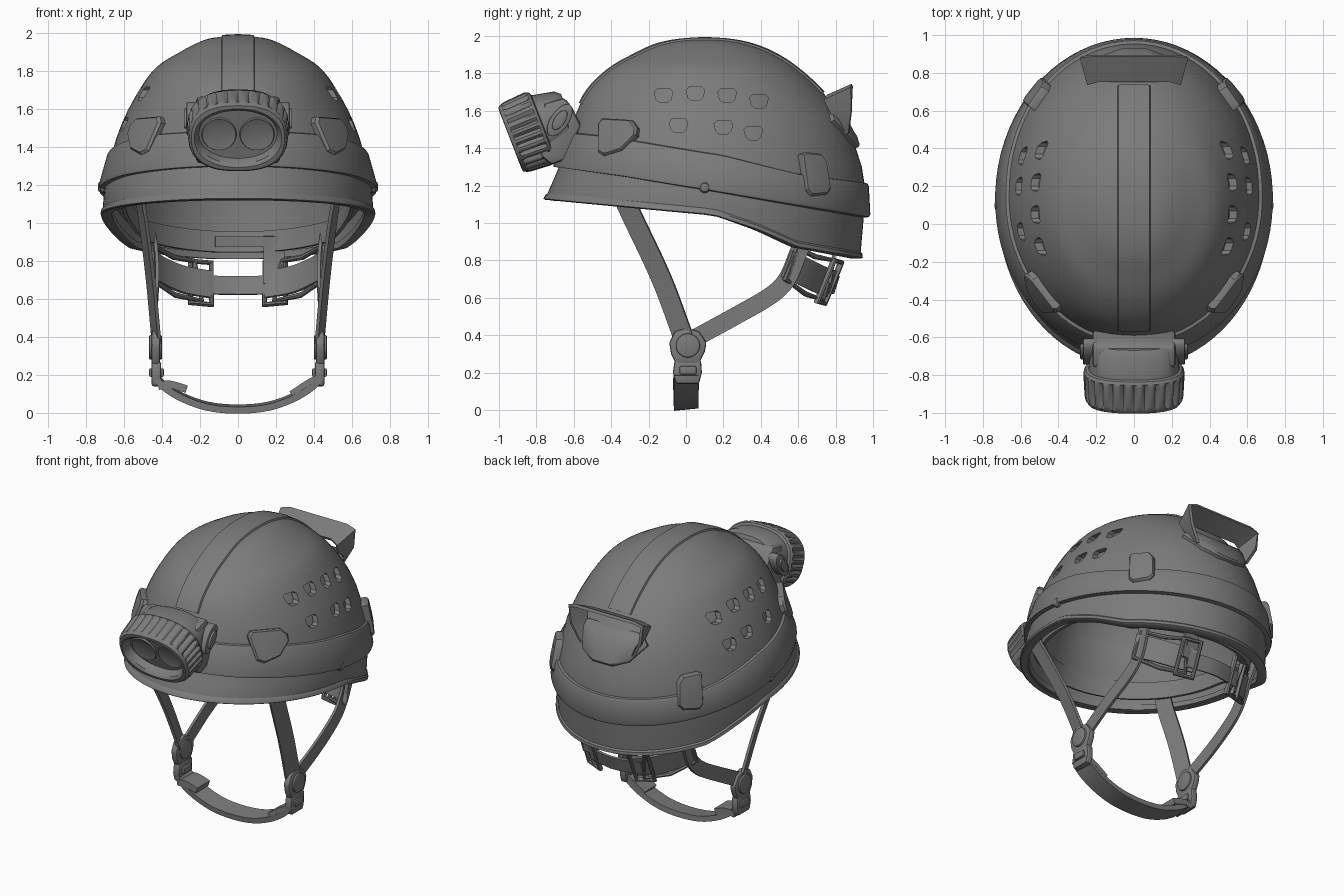
import bpy, bmesh, math
from mathutils import Vector as V
from mathutils.bvhtree import BVHTree

if "Cube" in bpy.data.objects:
    bpy.data.objects.remove(bpy.data.objects["Cube"])

GREY = bpy.data.materials.new("matte_grey")
GREY.diffuse_color = (0.2, 0.2, 0.2, 1)
GREY.use_nodes = True
GREY.node_tree.nodes["Principled BSDF"].inputs["Base Color"].default_value = GREY.diffuse_color
TAU = math.tau


def lin(tab, x):
    """Linear lookup in a table of (x, value...) rows with rising x."""
    if x <= tab[0][0]:
        return tab[0][1:]
    for a, b in zip(tab, tab[1:]):
        if x <= b[0]:
            k = (x - a[0]) / (b[0] - a[0])
            return [p + (q - p) * k for p, q in zip(a[1:], b[1:])]
    return tab[-1][1:]


def smooth(pts, n=6):
    """Catmull-Rom curve through points."""
    p = [V(q) for q in pts]
    p = [p[0] * 2 - p[1]] + p + [p[-1] * 2 - p[-2]]
    out = []
    for a, b, c, d in zip(p, p[1:], p[2:], p[3:]):
        for i in range(n):
            t = i / n
            out.append((b * 2 + (c - a) * t + (a * 2 - b * 5 + c * 4 - d) * t * t
                        + (b * 3 - a - c * 3 + d) * t ** 3) * 0.5)
    return out + [p[-2]]


def mesh(name, verts, faces, solid=0, bevel=0):
    me = bpy.data.meshes.new(name)
    me.from_pydata([tuple(v) for v in verts], [], faces)
    me.materials.append(GREY)
    bm = bmesh.new()
    bm.from_mesh(me)
    bmesh.ops.recalc_face_normals(bm, faces=bm.faces)
    bm.to_mesh(me)
    ob = bpy.data.objects.new(name, me)
    bpy.context.collection.objects.link(ob)
    if solid:
        m = ob.modifiers.new("solid", 'SOLIDIFY')
        m.thickness, m.offset = solid, 0
    if bevel:
        m = ob.modifiers.new("bevel", 'BEVEL')
        m.width, m.segments = bevel, 2
    return ob


def loft(name, rows, closed=True, caps=(), **kw):
    """Skin between rows of equal length; caps holds row indexes to fill."""
    n, m = len(rows[0]), len(rows)
    faces = [(i * n + j, i * n + (j + 1) % n, (i + 1) * n + (j + 1) % n, (i + 1) * n + j)
             for i in range(m - 1) for j in range(n if closed else n - 1)]
    faces += [[c % m * n + j for j in range(n)] for c in caps]
    return mesh(name, [p for r in rows for p in r], faces, **kw)


def prism(name, outline, x0, x1, bevel=0):
    """Extrude a (y, z) outline along x."""
    return loft(name, [[(x, y, z) for y, z in outline] for x in (x0, x1)], caps=(0, -1), bevel=bevel)


def strap(name, pts, width, thick=0.018, across=None):
    pts = smooth(pts)
    rows = []
    for i, p in enumerate(pts):
        t = pts[min(i + 1, len(pts) - 1)] - pts[max(i - 1, 0)]
        w = V(across).normalized() if across else t.cross(V((1, 0, 0))).normalized()
        rows.append((p - w * width / 2, p + w * width / 2))
    return loft(name, rows, closed=False, solid=thick)


def tube(name, pts, r):
    cu = bpy.data.curves.new(name, 'CURVE')
    cu.dimensions, cu.bevel_depth, cu.bevel_resolution = '3D', r, 2
    s = cu.splines.new('POLY')
    s.points.add(len(pts) - 1)
    for q, p in zip(s.points, pts):
        q.co = (*p, 1)
    s.use_cyclic_u = True
    cu.materials.append(GREY)
    bpy.context.collection.objects.link(bpy.data.objects.new(name, cu))


# Shell shape: z, half width, front y, back y
PROF = [(0.8, .70, -.78, .93), (1.1, .71, -.755, .955), (1.25, .69, -.70, .95), (1.4, .655, -.64, .91),
        (1.55, .60, -.60, .84), (1.7, .52, -.53, .73), (1.82, .43, -.41, .60), (1.9, .305, -.27, .48),
        (1.95, .21, -.16, .36), (1.975, .13, -.04, .24), (1.985, .001, .099, .101)]
FINE = smooth(PROF, 4)
EDGE = [(-.76, 1.13), (-.17, 1.075), (.15, 1.045), (.39, .965), (.6, .875), (.95, .815)]
BAND_TOP = [(-.75, 1.48), (-.5, 1.46), (.2, 1.36), (.6, 1.26), (.97, 1.21)]
BAND_LOW = [(-.75, 1.30), (-.35, 1.25), (.1, 1.18), (.5, 1.11), (.97, 1.03)]
ANG = [TAU * i / 80 for i in range(80)]


def at(a, z, off=0.0):
    w, f, b = lin(FINE, z)
    r = b - .1 if math.sin(a) > 0 else .1 - f
    return V(((w + off) * math.cos(a), .1 + (r + off) * math.sin(a), z))


def zed(tab, a):
    return lin(tab, .1 + .86 * math.sin(a))[0]


def ring(tab, dz=0, off=0):
    return [at(a, zed(tab, a) + dz, off) for a in ANG]


def dome(name, lift, solid):
    low = [[at(a, zed(EDGE, a) + lift + (1.4 - zed(EDGE, a) - lift) * k / 6) for a in ANG] for k in range(6)]
    ob = loft(name, low + [[at(a, f[0]) for a in ANG] for f in FINE if f[0] >= 1.4], caps=(-1,))
    m = ob.modifiers.new("solid", 'SOLIDIFY')
    m.thickness, m.offset = solid, -1
    return ob


shell = dome("shell", 0, .035)
skin = BVHTree.FromPolygons([v.co.copy() for v in shell.data.vertices],
                            [tuple(p.vertices) for p in shell.data.polygons])

# Ventilation holes, cut through both sides at once
D = [(-.05, .02), (-.035, .036), (.035, .036), (.05, .02), (.04, -.02), (.02, -.036), (-.02, -.036), (-.04, -.02)]
for y, z in [(-.12, 1.68), (.05, 1.69), (.22, 1.68), (.39, 1.65), (-.04, 1.52), (.2, 1.51), (.36, 1.48)]:
    cut = prism("vent_cutter", [(y + p, z + q) for p, q in D], -.9, .9)
    cut.hide_render = True
    m = shell.modifiers.new("vent", 'BOOLEAN')
    m.operation, m.object, m.solver = 'DIFFERENCE', cut, 'EXACT'
bpy.context.view_layer.objects.active = shell
for m in list(shell.modifiers):
    bpy.ops.object.modifier_apply(modifier=m.name)
for ob in [o for o in bpy.data.objects if o.name.startswith("vent_cutter")]:
    bpy.data.objects.remove(ob)

# Inner liner, rim, band around the shell and inner headband
liner = dome("foam_liner", .08, .04)
for v in liner.data.vertices:
    v.co = V((0, .1, 1.1)) + (v.co - V((0, .1, 1.1))) * .93
loft("rim_lip", [ring(EDGE, .035, -.005), ring(EDGE, .02, .01), ring(EDGE, 0, .014), ring(EDGE, -.006, .005),
                 ring(EDGE, -.004, -.045), ring(EDGE, .03, -.045)])
loft("outer_band", [ring(BAND_TOP, .005, -.01), ring(BAND_TOP, 0, .016), ring(BAND_TOP, -.015, .022),
                    ring(BAND_LOW, .015, .034), ring(BAND_LOW, 0, .028), ring(BAND_LOW, -.005, -.01)])
loft("inner_headband", [ring(EDGE, .03, -.11), ring(EDGE, .14, -.10)], solid=.02)

# Raised centre ridge over the crown
rows = []
for i in range(41):
    a = math.radians(153 - 121 * i / 40)
    d = V((0, math.cos(a), math.sin(a)))
    row = []
    for x, off in [(-.09, -.004), (-.083, .01), (0, .01), (.083, .01), (.09, -.004)]:
        hit = skin.ray_cast(V((x, .1, 1.3)) + d * 3, -d)[0]
        row.append(hit + d * off)
    rows.append(row)
loft("crown_ridge", rows, closed=False)


def pad(name, pts, d, height):
    """Plate laid on the shell: outline points are cast along -d."""
    d = V(d)
    c = sum((V(p) for p in pts), V((0, 0, 0))) / len(pts)
    rows = []
    for off, k in [(-.01, 1.03), (height * .7, 1), (height, .9), (height, .45)]:
        row = []
        for p in pts:
            hit, n, _, _ = skin.ray_cast(c + (V(p) - c) * k + d * 3, -d)
            row.append(hit + (n if n.dot(d) > 0 else -n) * off)
        rows.append(row)
    loft(name, rows, caps=(-1,))


FRONT_PAD = [(-.45, 1.52), (-.43, 1.55), (-.28, 1.54), (-.25, 1.5), (-.255, 1.46), (-.33, 1.38), (-.42, 1.35), (-.45, 1.37)]
BACK_PAD = [(.60, 1.36), (.62, 1.37), (.70, 1.36), (.73, 1.32), (.75, 1.18), (.73, 1.15), (.65, 1.14), (.625, 1.17)]
for s in (1, -1):
    pad("front_clip_pad", [(0, y, z) for y, z in FRONT_PAD], (s, 0, 0), .04)
    pad("back_clip_pad", [(0, y, z) for y, z in BACK_PAD], (s, 0, 0), .045)
    # Side rivet
    rows = [[(s * x, .1 + r * math.cos(t), 1.19 + r * math.sin(t)) for t in ANG[::5]]
            for x, r in [(.68, .03), (.725, .03), (.735, .022), (.738, .008)]]
    loft("side_rivet", rows, caps=(-1,))

# Rear goggle hook: shield plate and flared lip
pad("rear_shield", [(-.2, 0, 1.6), (.2, 0, 1.6), (.25, 0, 1.54), (.17, 0, 1.44), (.07, 0, 1.4),
                    (-.07, 0, 1.4), (-.17, 0, 1.44), (-.25, 0, 1.54)], (0, 1, 0), .03)
OUTER = [(-.2, .87, 1.48), (-.265, .885, 1.6), (-.28, .885, 1.72), (-.22, .89, 1.735)]
INNER = [(-.17, .82, 1.48), (-.215, .79, 1.56), (-.24, .74, 1.655), (-.19, .755, 1.675)]
flip = lambda pts: pts + [(-x, y, z) for x, y, z in pts[::-1]]
loft("rear_hook", [flip(INNER), flip(OUTER)], closed=False, solid=.02)

# Headlamp in a tilted frame: rows are (depth, half width, half height, flute, roundness)
C, F, U = V((0, -.938, 1.447)), V((0, -.93, -.36)), V((0, -.36, .93))


def oval(d, rx, rz, flute=0, e=2.5):
    out = []
    for i in range(168):
        t = TAU * i / 168
        c, q = math.cos(t), math.sin(t)
        k = (1 - flute * max(0, math.cos(28 * t))) / (abs(c) ** e + abs(q) ** e) ** (1 / e)
        out.append(C + F * d + V((rx * c * k, 0, 0)) + U * (rz * q * k))
    return out


loft("headlamp", [oval(*r) for r in [
    (-.34, .2, .13), (-.31, .23, .155), (-.19, .24, .18), (-.185, .255, .195), (-.17, .265, .205),
    (-.155, .268, .208, .07), (-.04, .262, .2, .07), (-.02, .258, .195), (0, .245, .183), (.002, .23, .165, 0, 2.2),
    (-.012, .218, .15, 0, 2.1), (-.06, .205, .138, 0, 2.1)]], caps=(0, -1))
for s in (1, -1):
    loft("lamp_reflector", [[C + F * d + V((s * .1 + r * math.cos(t), 0, 0)) + U * (r * math.sin(t)) for t in ANG[::2]]
                            for d, r in [(-.06, .092), (-.05, .088), (-.053, .08), (-.058, .03)]], caps=(-1,))
    # Lamp hinge knobs
    for x, k in [(.27, 1), (.285, .6)]:
        knob = [(-.675 + k * (.085 * math.cos(t) * .7 - .05 * math.sin(t) * .7),
                 1.55 + k * (.1 * math.cos(t) * .8 + .05 * math.sin(t) * .7)) for t in ANG[::4]]
        prism("lamp_hinge", knob, s * .2, s * x, .006)
prism("lamp_bracket", [(-.76, 1.64), (-.65, 1.67), (-.61, 1.62), (-.56, 1.52), (-.64, 1.34), (-.72, 1.31), (-.78, 1.36)],
      -.22, .22, .02)

# Chin harness, one side at a time
RING = [(-.09, .36), (-.06, .42), (0, .44), (.07, .42), (.11, .36), (.1, .31), (.065, .24), (-.05, .24), (-.08, .3)]
for s in (1, -1):
    strap("front_strap", [(s * .525, -.345, 1.16), (s * .5, -.28, 1.02), (s * .46, -.13, .7), (s * .43, -.01, .38)],
          .11, .018, (s * .35, .9, .35))
    strap("rear_strap", [(s * .425, .04, .38), (s * .435, .26, .5), (s * .43, .45, .61), (s * .425, .54, .7),
                         (s * .43, .6, .84), (s * .45, .66, .98)], .095)
    prism("strap_ring", RING, s * .41, s * .455, .012)
    prism("strap_ring_boss", [(.01 + .065 * math.cos(t), .345 + .065 * math.sin(t)) for t in ANG[::5]],
          s * .4, s * .468, .008)
    prism("side_buckle", [(-.06, .27), (.08, .27), (.085, .2), (.07, .14), (-.055, .14), (-.07, .2)],
          s * .405, s * .455, .012)
    prism("buckle_tongue", [(-.035, .235), (.055, .235), (.055, .19), (-.035, .19)], s * .39, s * .468, .008)
    # Rear cradle frames and straps
    tube("cradle_side_frame", [(s * .45, .53, .70), (s * .43, .59, .87), (s * .34, .69, .82), (s * .23, .79, .8),
                               (s * .19, .73, .59), (s * .33, .64, .62)], .015)
    tube("cradle_buckle", [(s * .25, .79, .8), (s * .14, .83, .79), (s * .14, .74, .57), (s * .25, .70, .58)], .017)
    strap("cradle_side_strap", [(s * .45, .54, .78), (s * .38, .63, .74), (s * .28, .71, .7), (s * .14, .775, .675)],
          .15, .02, (0, .35, .93))
strap("cradle_strip", [(-.2, .765, .675), (0, .8, .67), (.2, .765, .675)], .1, .015, (0, .3, .95))
strap("cradle_riser", [(.19, .765, .68), (.19, .79, .82), (.19, .79, .93)], .11, .02, (1, 0, 0))
strap("rear_cross_bar", [(-.12, .79, .9), (.05, .8, .9), (.22, .785, .9)], .055, .02, (0, 0, 1))

# Chin strap, its loose tail and fold
strap("chin_strap", [(-.435, 0, .2), (-.4, 0, .15), (-.3, 0, .085), (-.16, 0, .035), (0, 0, .02), (.16, 0, .035),
                     (.3, 0, .085), (.4, 0, .15), (.435, 0, .2)], .13, .036, (0, 1, .1))
strap("chin_strap_tail", [(-.42, 0, .14), (-.36, 0, .15), (-.27, 0, .125)], .14, .04, (0, 1, 0))
strap("chin_strap_fold", [(.28, 0, .1), (.37, 0, .16), (.45, 0, .2)], .13, .03, (0, 1, 0))

# Bake modifiers and smooth
bpy.ops.object.select_all(action='SELECT')
bpy.context.view_layer.objects.active = shell
bpy.ops.object.convert(target='MESH')
bpy.ops.object.shade_smooth_by_angle(angle=math.radians(35))
